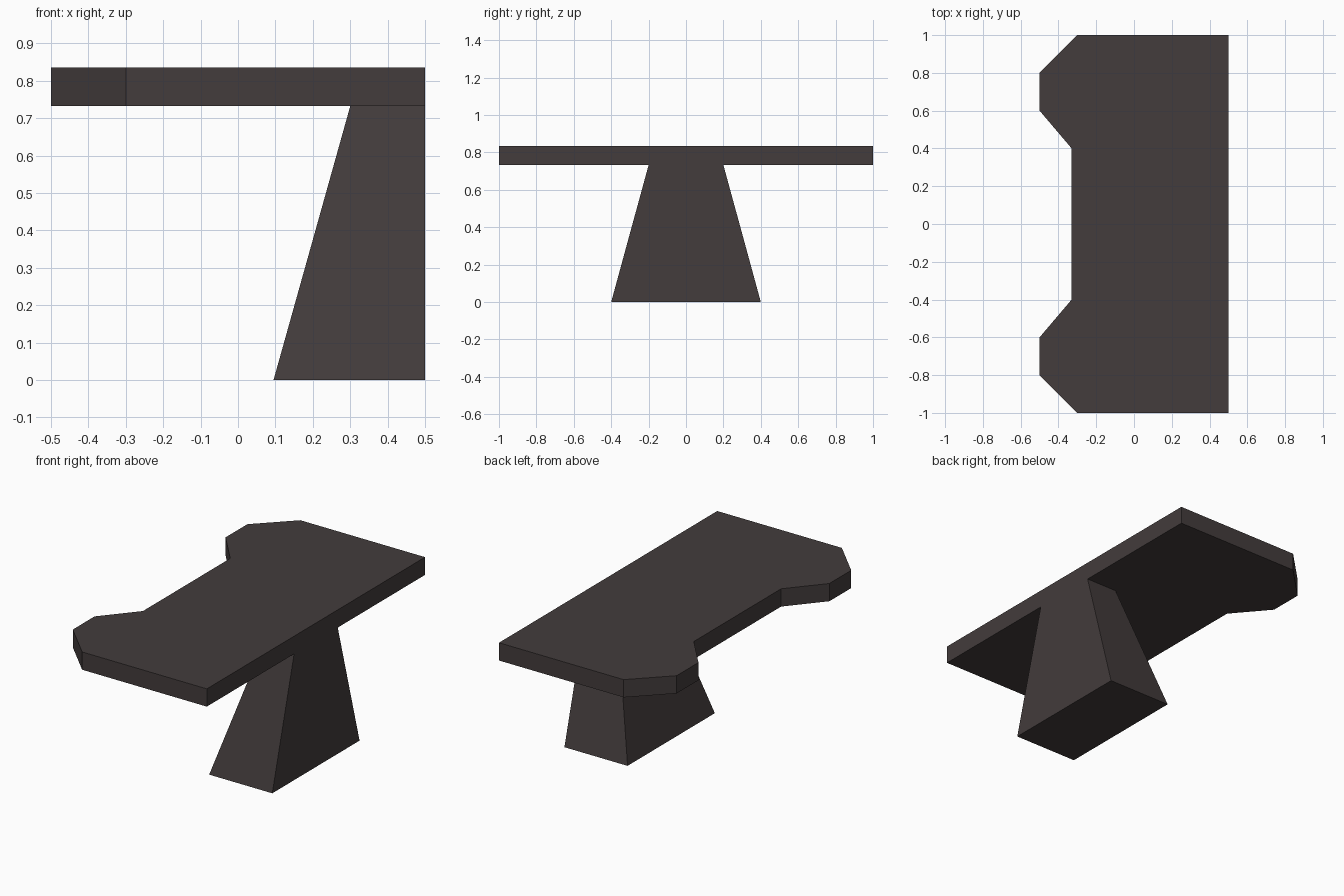
import bpy
import bmesh

if "Cube" in bpy.data.objects:
    bpy.data.objects.remove(bpy.data.objects["Cube"])

TOP_Z, UNDER_Z = 0.835, 0.732

# One dark brown-grey material
mat = bpy.data.materials.new("dark brown grey")
mat.diffuse_color = (0.056, 0.045, 0.045, 1)
mat.use_nodes = True
mat.node_tree.nodes["Principled BSDF"].inputs["Base Color"].default_value = mat.diffuse_color


def loft(name, lower, upper, cap_top=True):
    """Flat-faced solid between two matching rings of points."""
    bm = bmesh.new()
    a = [bm.verts.new(p) for p in lower]
    b = [bm.verts.new(p) for p in upper]
    n = len(a)
    for i in range(n):
        j = (i + 1) % n
        bm.faces.new((a[i], a[j], b[j], b[i]))
    bm.faces.new(a[::-1])
    if cap_top:
        bm.faces.new(b)
    mesh = bpy.data.meshes.new(name)
    bm.to_mesh(mesh)
    bm.free()
    mesh.materials.append(mat)
    obj = bpy.data.objects.new(name, mesh)
    bpy.context.collection.objects.link(obj)
    return obj


# Tabletop: half outline mirrored across y, with chamfered lobes and a recess
half = [(0.5, 1), (-0.3, 1), (-0.5, 0.8), (-0.5, 0.6), (-0.33, 0.4)]
outline = half + [(x, -y) for x, y in reversed(half)]
loft("tabletop",
     [(x, y, UNDER_Z) for x, y in outline],
     [(x, y, TOP_Z) for x, y in outline])


# Pedestal: tapers upward, flush with the straight edge of the tabletop
def foot(x, y, z):
    return [(0.5, -y, z), (0.5, y, z), (x, y, z), (x, -y, z)]


loft("pedestal", foot(0.095, 0.4, 0), foot(0.3, 0.2, UNDER_Z), cap_top=False)
